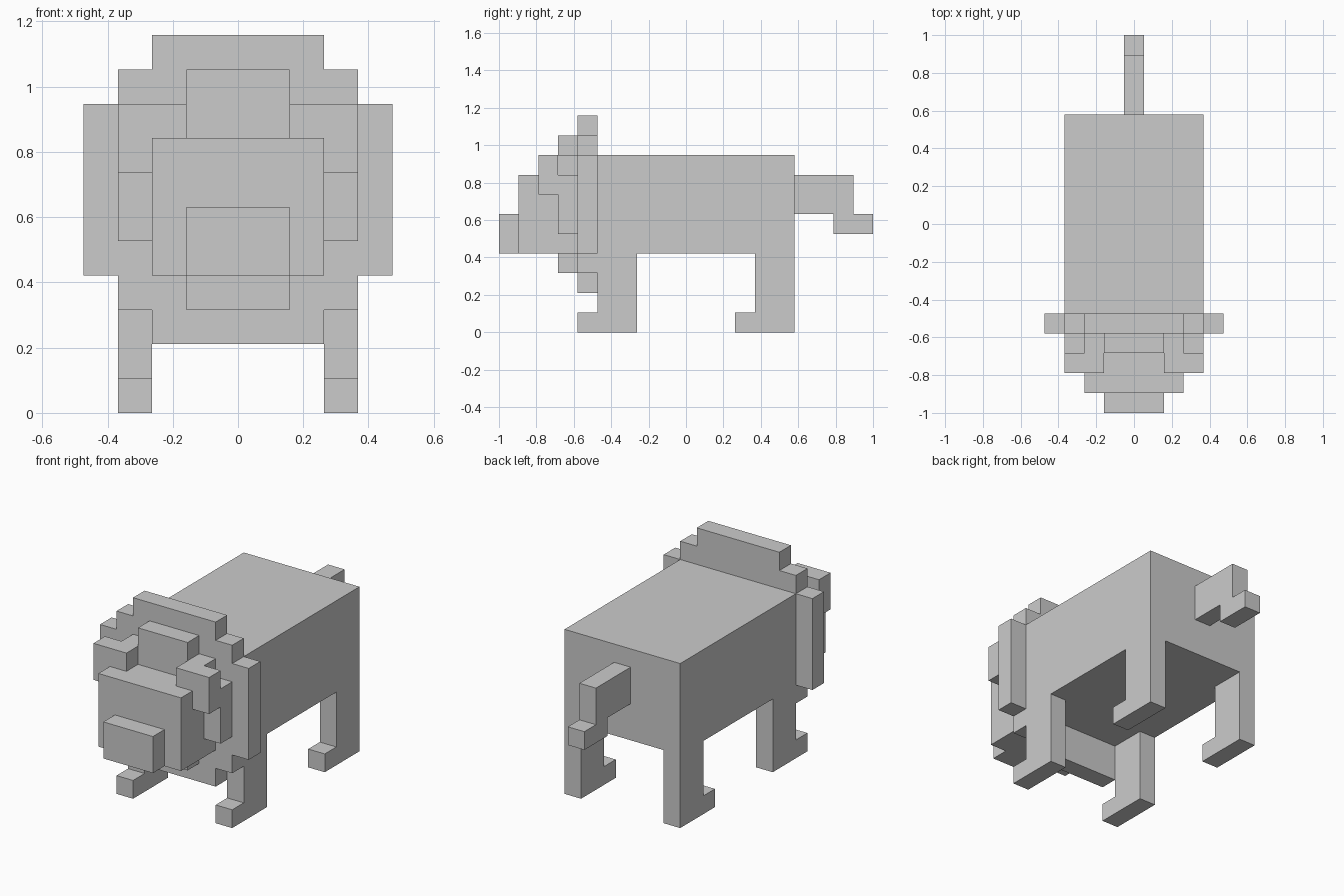
import bpy, bmesh
from mathutils import Vector

if "Cube" in bpy.data.objects:
    bpy.data.objects.remove(bpy.data.objects["Cube"])

U = 2 / 19  # size of one block


def prism(name, profile, a, b, axis="x"):
    """Extrude a block-grid outline from a to b.
    axis x: outline is (y, z); axis y: outline is (x, z). y counts from the nose tip."""
    def point(p, t):
        x, y, z = (t, p[0], p[1]) if axis == "x" else (p[0], t, p[1])
        return Vector((x, y - 9.5, z)) * U

    bm = bmesh.new()
    face = bm.faces.new([bm.verts.new(point(p, a)) for p in profile])
    out = bmesh.ops.extrude_face_region(bm, geom=[face])
    moved = [v for v in out["geom"] if isinstance(v, bmesh.types.BMVert)]
    shift = Vector((b - a, 0, 0) if axis == "x" else (0, b - a, 0)) * U
    bmesh.ops.translate(bm, verts=moved, vec=shift)
    bmesh.ops.recalc_face_normals(bm, faces=bm.faces)
    mesh = bpy.data.meshes.new(name)
    bm.to_mesh(mesh)
    bm.free()
    obj = bpy.data.objects.new(name, mesh)
    bpy.context.collection.objects.link(obj)
    return obj


def box(name, x, y, z):
    return prism(name, [(y[0], z[0]), (y[1], z[0]), (y[1], z[1]), (y[0], z[1])], *x)


def mirror(obj):
    obj.modifiers.new("mirror", "MIRROR").use_axis[0] = True


# Torso
box("body", (-3.5, 3.5), (5, 15), (4, 9))

# Legs with forward paws
for name, y in (("front_legs", 4), ("back_legs", 12)):
    mirror(prism(name, [(y, 0), (y + 3, 0), (y + 3, 4), (y + 1, 4), (y + 1, 1), (y, 1)], 2.5, 3.5))

# Tail with drooping tip
prism("tail", [(15, 6), (17, 6), (17, 5), (19, 5), (19, 6), (18, 6), (18, 8), (15, 8)], -0.5, 0.5)

# Stepped mane plate
half = [(2.5, 2), (2.5, 3), (3.5, 3), (3.5, 4), (4.5, 4),
        (4.5, 9), (3.5, 9), (3.5, 10), (2.5, 10), (2.5, 11)]
prism("mane", half + [(-x, z) for x, z in reversed(half)], 4, 5, "y")

# Head
box("head", (-2.5, 2.5), (1, 4), (4, 8))
box("muzzle", (-1.5, 1.5), (0, 1), (4, 6))
box("forehead_tuft", (-1.5, 1.5), (3, 4), (8, 10))
box("chin_tuft", (-1.5, 1.5), (3, 4), (3, 4))

# Ears: outer part hangs down the cheek, inner part sits on the head
mirror(prism("outer_ears", [(2, 7), (3, 7), (3, 5), (4, 5), (4, 8), (3, 8), (3, 9), (2, 9)], 2.5, 3.5))
mirror(box("inner_ears", (1.5, 2.5), (2, 4), (8, 9)))
